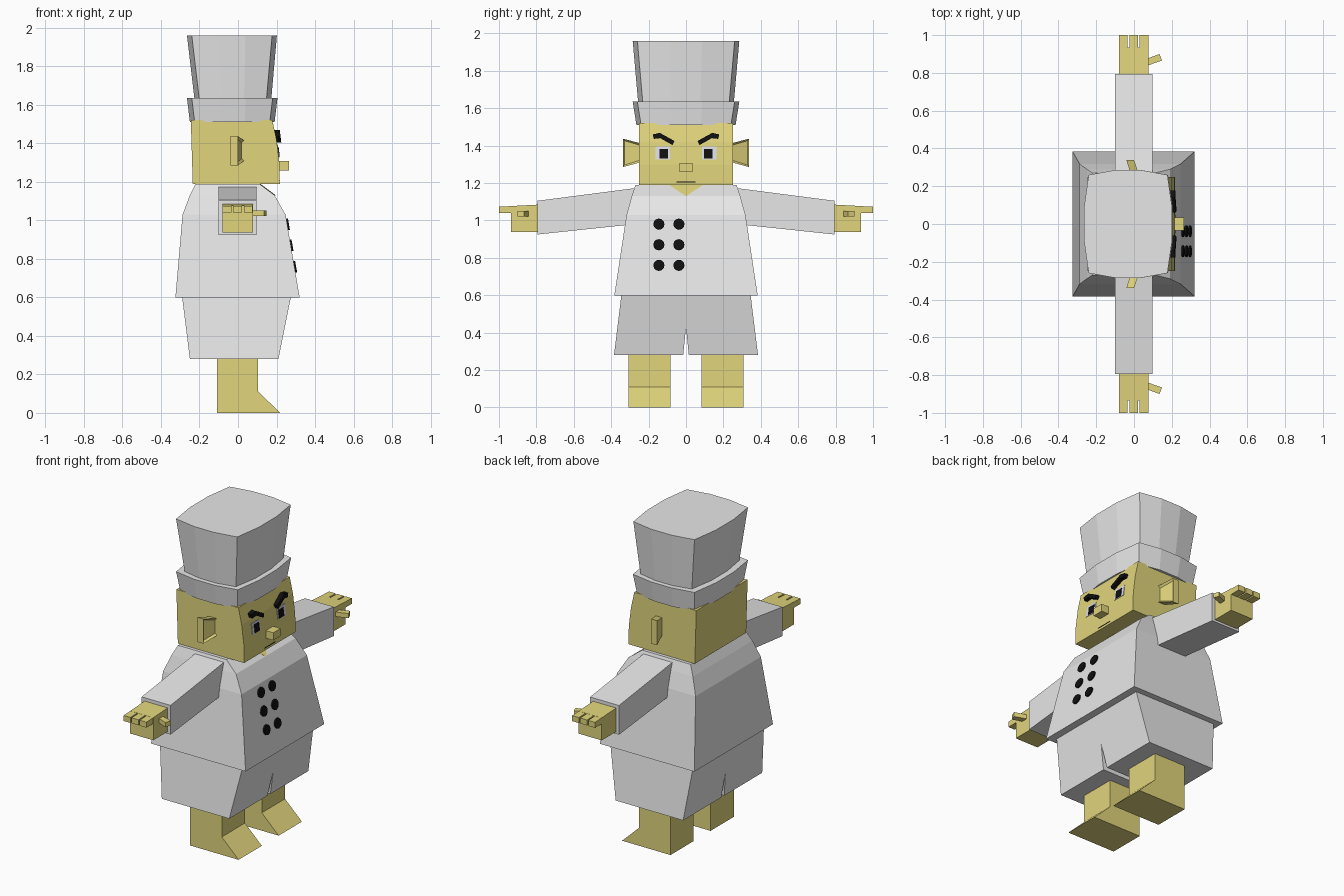
import bpy, bmesh, math

cube = bpy.data.objects.get("Cube")
if cube:
    bpy.data.objects.remove(cube, do_unlink=True)


def material(name, r, g, b):
    m = bpy.data.materials.new(name)
    m.use_nodes = True
    m.diffuse_color = (r, g, b, 1)
    bsdf = next(n for n in m.node_tree.nodes if n.type == 'BSDF_PRINCIPLED')
    bsdf.inputs["Base Color"].default_value = (r, g, b, 1)
    return m


WHITE = material("white cloth", 0.8, 0.8, 0.8)
SKIN = material("yellow skin", 0.75, 0.66, 0.2)
EYE = material("eye white", 0.8, 0.8, 0.88)
BLACK = material("black", 0.005, 0.005, 0.005)


def loft(name, rings, mat, inset=False):
    """Join matching point rings into a closed, flat shaded solid."""
    bm = bmesh.new()
    loops = [[bm.verts.new(p) for p in ring] for ring in rings]
    n = len(loops[0])
    for a, b in zip(loops, loops[1:]):
        for i in range(n):
            j = (i + 1) % n
            bm.faces.new((a[i], a[j], b[j], b[i]))
    bm.faces.new(loops[0])
    bm.faces.new(loops[-1])
    bmesh.ops.recalc_face_normals(bm, faces=bm.faces)
    if inset:
        face = max(bm.faces, key=lambda f: f.normal.x)
        bmesh.ops.inset_region(bm, faces=[face], thickness=0.014, depth=0)
        bmesh.ops.translate(bm, verts=face.verts, vec=(-0.012, 0, 0))
    me = bpy.data.meshes.new(name)
    bm.to_mesh(me)
    bm.free()
    me.materials.append(mat)
    ob = bpy.data.objects.new(name, me)
    bpy.context.collection.objects.link(ob)
    return ob


def rect(x0, x1, y0, y1, z):
    return [(x0, y0, z), (x1, y0, z), (x1, y1, z), (x0, y1, z)]


def bulged(x0, x1, y, z, b=0.025):
    """Square ring whose sides bow outwards in three segments."""
    cx, hx, hy = (x0 + x1) / 2, (x1 - x0) / 2, y
    pts = []
    for k in range(4):
        c, s = round(math.cos(k * math.pi / 2)), round(math.sin(k * math.pi / 2))
        for u, out in ((-1, 0), (-1 / 3, 1), (1 / 3, 1)):
            px, py = (hx - b, hy - b)
            dx = c * (px + out * b) - s * u * px
            dy = s * (py + out * b) + c * u * py
            pts.append((cx + dx, dy, z))
    return pts


def slab(name, yz, front, back, mat):
    """Extrude a y-z outline between two surfaces given as x(z)."""
    return loft(name, [[(f(z), y, z) for y, z in yz] for f in (back, front)], mat)


def plate(name, yz, surface, thick, mat):
    return slab(name, yz, lambda z: surface(z) + thick,
                lambda z: surface(z) - 0.004, mat)


def square(y0, y1, z0, z1):
    return [(y0, z0), (y1, z0), (y1, z1), (y0, z1)]


def side_box(name, s, sections, mat, inset=False):
    """Box along y from sections of (y, x0, x1, z0, z1)."""
    return loft(name, [[(x0, s * y, z0), (x1, s * y, z0), (x1, s * y, z1), (x0, s * y, z1)]
                       for y, x0, x1, z0, z1 in sections], mat, inset)


def face_x(z):
    return 0.215 - (z - 1.3) * 0.125


def chest_x(z):
    return 0.247 + (1.03 - z) * 0.17


# Jacket
loft("jacket", [rect(-.325, .32, -.383, .383, .6),
                rect(-.288, .247, -.318, .318, 1.03),
                rect(-.25, .19, -.29, .29, 1.13),
                rect(-.22, .11, -.27, .27, 1.19)], WHITE)
plate("neckline", [(-.09, 1.19), (0, 1.13), (.09, 1.19)],
      lambda z: .19 + (1.13 - z) * 1.333, .006, SKIN)

# Two columns of buttons
for col, y in enumerate((-.145, -.038)):
    for row in range(3):
        z = .98 - .11 * row
        ring = [(y + .03 * math.cos(t * math.pi / 6), z + .03 * math.sin(t * math.pi / 6))
                for t in range(12)]
        plate(f"button_{col}_{row}", ring, chest_x, .009, BLACK)

# Shorts with a notch between the legs
slab("shorts", [(-.345, .605), (-.385, .28), (-.015, .28), (0, .43),
                (.015, .28), (.385, .28), (.345, .605)],
     lambda z: .21 + (z - .28) * .2, lambda z: -.25 - (z - .28) * .125, WHITE)

# Head
profile = [(-.245, 1.52), (-.235, 1.19), (.217, 1.19), (.215, 1.3), (.2, 1.42), (.178, 1.52)]
loft("head", [[(x, y, z) for x, z in profile] for y in (-.25, .25)], SKIN)
loft("nose", [[(x, y, z) for y, z in square(-.035, .035, 1.26, 1.307)]
              for x in (.2, .265)], SKIN)
plate("mouth", square(-.05, .05, 1.204, 1.207), lambda z: .217, .002, BLACK)

# Hat
loft("hat_band", [bulged(-.25, .19, .265, 1.51), bulged(-.265, .205, .285, 1.635)], WHITE)
loft("hat_crown", [bulged(-.225, .172, .255, 1.62), bulged(-.265, .202, .285, 1.96)], WHITE)

# Paired parts
foot = [(-.11, 0), (.22, 0), (.105, .11), (.105, .3), (-.11, .3)]
brow = [(.178, 1.46), (.14, 1.468), (.062, 1.425), (.072, 1.403), (.138, 1.44), (.172, 1.436)]
for side, s in (("left", 1), ("right", -1)):
    loft(side + "_leg", [[(x, s * y, z) for x, z in foot] for y in (.082, .308)], SKIN)
    side_box(side + "_sleeve", s, [(.2, -.1, .097, .988, 1.182),
                                   (.795, -.1, .097, .925, 1.105)], WHITE)
    side_box(side + "_hand", s, [(.78, -.08, .077, .938, 1.085),
                                 (.935, -.08, .077, .938, 1.077)], SKIN)
    for i in range(3):
        x = -.08 + i * .055
        side_box(f"{side}_finger_{i}", s, [(.92, x, x + .046, 1.04, 1.077),
                                           (1, x, x + .046, 1.04, 1.074)], SKIN)
    loft(side + "_thumb", [[(x, s * y, z) for x, y in
                            ((.06, .835), (.148, .865), (.135, .9), (.06, .872))]
                           for z in (1.022, 1.05)], SKIN)
    side_box(side + "_ear", s, [(.24, -.01, .035, 1.312, 1.412),
                                (.338, -.04, .0, 1.285, 1.437)], SKIN, True)
    plate(side + "_eye", [(s * y, z) for y, z in square(.085, .163, 1.327, 1.395)],
          face_x, .003, EYE)
    plate(side + "_pupil", [(s * y, z) for y, z in square(.095, .142, 1.332, 1.382)],
          face_x, .006, BLACK)
    plate(side + "_brow", [(s * y, z) for y, z in brow], face_x, .023, BLACK)
